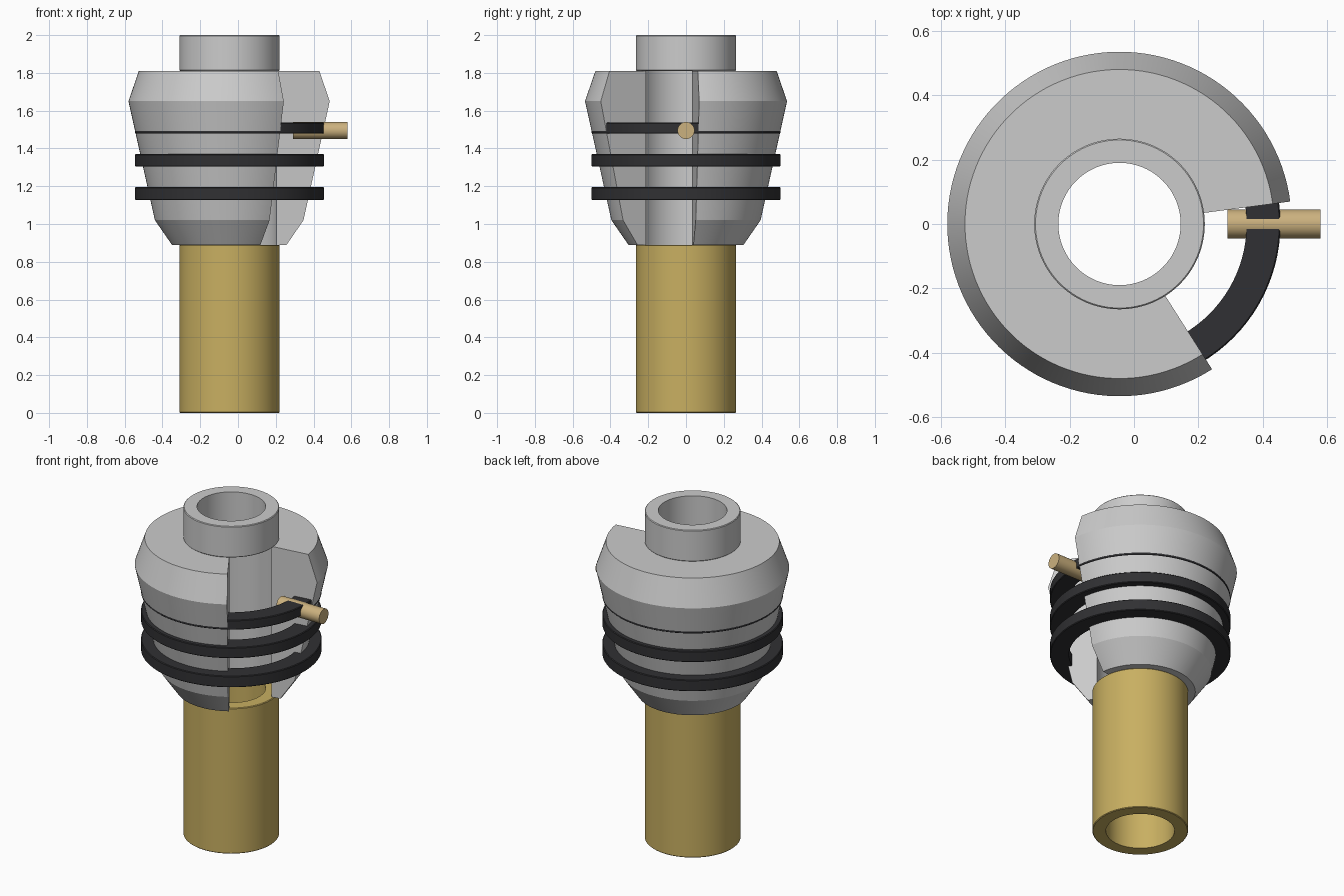
import bpy, bmesh
from math import radians, cos, sin, tau

if "Cube" in bpy.data.objects:
    bpy.data.objects.remove(bpy.data.objects["Cube"])

AXIS_X = -0.045   # shared vertical axis of all turned parts


def material(name, rgb):
    m = bpy.data.materials.new(name)
    m.diffuse_color = (*rgb, 1)
    m.use_nodes = True
    m.node_tree.nodes["Principled BSDF"].inputs["Base Color"].default_value = m.diffuse_color
    return m


def finish(obj, mat=None):
    if mat:
        obj.data.materials.append(mat)
    bpy.ops.object.select_all(action='DESELECT')
    obj.select_set(True)
    bpy.context.view_layer.objects.active = obj
    bpy.ops.object.shade_smooth_by_angle(angle=radians(20))


def revolve(name, profile, mat=None, start=0, end=360, steps=96):
    """Turn a closed (radius, z) profile around the axis; cap it if not a full turn."""
    full = end - start >= 360
    bm = bmesh.new()
    sections = []
    for i in range(steps if full else steps + 1):
        a = radians(start + (end - start) * i / steps)
        sections.append([bm.verts.new((AXIS_X + r * cos(a), r * sin(a), z)) for r, z in profile])
    n = len(profile)
    for i in range(steps):
        a, b = sections[i], sections[(i + 1) % len(sections)]
        for j in range(n):
            k = (j + 1) % n
            bm.faces.new((a[j], b[j], b[k], a[k]))
    if not full:
        bm.faces.new(sections[0])
        bm.faces.new(sections[-1][::-1])
    bmesh.ops.recalc_face_normals(bm, faces=bm.faces)
    me = bpy.data.meshes.new(name)
    bm.to_mesh(me)
    bm.free()
    obj = bpy.data.objects.new(name, me)
    bpy.context.collection.objects.link(obj)
    finish(obj, mat)
    return obj


def tube(name, r_in, r_out, z0, z1, mat=None, c=0.004):
    """Ring with slightly chamfered outer rims."""
    return revolve(name, [(r_in, z0), (r_out - c, z0), (r_out, z0 + c),
                          (r_out, z1 - c), (r_out - c, z1), (r_in, z1)], mat)


brass = material("brass", (0.58, 0.43, 0.12))
pin_brass = material("pin_brass", (0.60, 0.44, 0.21))
rubber = material("rubber", (0.03, 0.03, 0.033))

# Lower pipe and upper collar
tube("lower_pipe", 0.19, 0.265, 0.0, 0.89, brass)
tube("upper_collar", 0.19, 0.265, 1.81, 2.0)

# Hollow flared body with an open wedge on the right side
revolve("body_shell", [(0.25, 0.89), (0.305, 0.89), (0.395, 1.02),
                       (0.535, 1.65), (0.48, 1.81), (0.25, 1.81)],
        start=7.5, end=302.5)

# Three square-section bands around the body
for i, (z0, z1) in enumerate([(1.126, 1.195), (1.304, 1.37), (1.478, 1.537)]):
    tube(f"band_{i + 1}", 0.395, 0.5, z0, z1, rubber)

# Small pin across the top band
bpy.ops.mesh.primitive_cylinder_add(vertices=32, radius=0.045, depth=0.29,
                                    location=(0.435, 0, 1.495),
                                    rotation=(0, tau / 4, 0))
pin = bpy.context.object
pin.name = "pin"
finish(pin, pin_brass)
